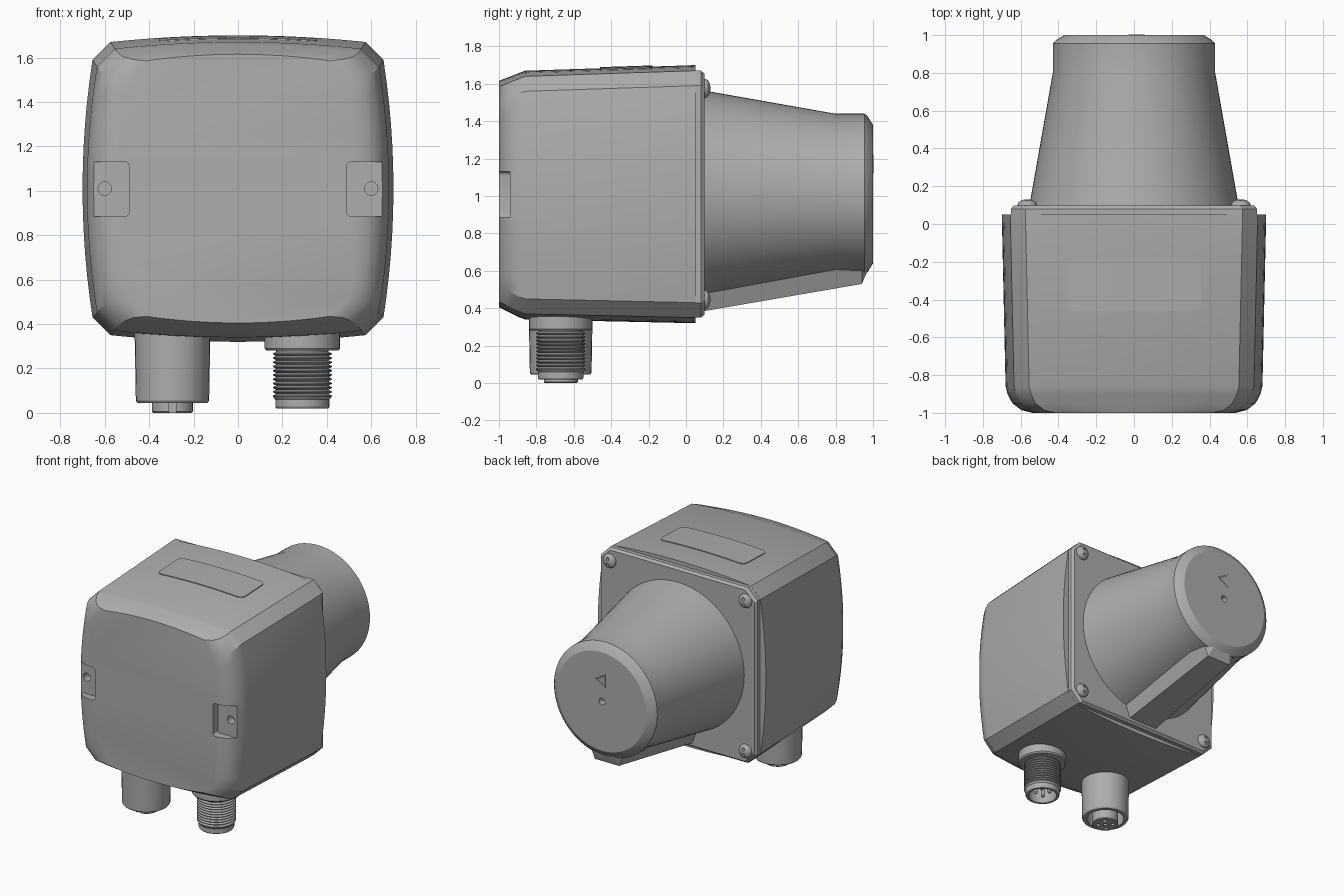
import bpy, bmesh
from math import sin, cos, pi, sqrt, radians

cube = bpy.data.objects.get("Cube")
if cube:
    bpy.data.objects.remove(cube, do_unlink=True)

grey = bpy.data.materials.new("housing grey")
grey.use_nodes = True
grey.diffuse_color = (0.42, 0.42, 0.42, 1)
grey.node_tree.nodes["Principled BSDF"].inputs["Base Color"].default_value = (0.42, 0.42, 0.42, 1)

MID = 1.01          # height of the nose axis
BACK = -pi / 2      # turns a lathed part from +z to +y


def loft(name, rings, loc=(0, 0, 0), rot=0, caps=True):
    """Skin a list of equal closed rings."""
    bm = bmesh.new()
    vs = [[bm.verts.new(p) for p in ring] for ring in rings]
    n = len(vs[0])
    for a, b in zip(vs, vs[1:]):
        for i in range(n):
            j = (i + 1) % n
            bm.faces.new((a[i], a[j], b[j], b[i]))
    if caps:
        bm.faces.new(vs[0])
        bm.faces.new(vs[-1])
    bmesh.ops.recalc_face_normals(bm, faces=bm.faces)
    me = bpy.data.meshes.new(name)
    bm.to_mesh(me)
    bm.free()
    me.materials.append(grey)
    ob = bpy.data.objects.new(name, me)
    bpy.context.collection.objects.link(ob)
    ob.location = loc
    ob.rotation_euler.x = rot
    return smooth(ob)


def smooth(ob):
    bpy.ops.object.select_all(action='DESELECT')
    ob.select_set(True)
    bpy.context.view_layer.objects.active = ob
    bpy.ops.object.shade_smooth_by_angle(angle=radians(28))
    return ob


def lathe(name, profile, loc, rot=0, sides=32):
    """Turn (radius, height) points about the local z axis."""
    rings = [[(r * cos(2 * pi * i / sides), r * sin(2 * pi * i / sides), h)
              for i in range(sides)] for r, h in profile]
    return loft(name, rings, loc, rot)


def cut(ob, cutter):
    cutter.hide_render = True
    mod = ob.modifiers.new("cut", 'BOOLEAN')
    mod.operation = 'DIFFERENCE'
    mod.solver = 'EXACT'
    mod.object = cutter
    bpy.context.view_layer.update()
    bpy.context.view_layer.objects.active = ob
    bpy.ops.object.modifier_apply(modifier=mod.name)
    bpy.data.objects.remove(cutter, do_unlink=True)
    smooth(ob)


def rounded(x0, x1, z0, z1, r, y):
    """Rounded rectangle in the xz plane."""
    pts = []
    for k, (cx, cz) in enumerate(((x1 - r, z1 - r), (x0 + r, z1 - r),
                                  (x0 + r, z0 + r), (x1 - r, z0 + r))):
        for s in range(5):
            a = (k + s / 4) * pi / 2
            pts.append((cx + r * cos(a), y, cz + r * sin(a)))
    return pts


# Housing: pillowed box with chamfered corners and a rounded front
def section(y, w, top, bottom, steps=12):
    mid, h = (top + bottom) / 2, (top - bottom) / 2
    ring = []
    for side in range(4):
        a, b = (w, h) if side % 2 == 0 else (h, w)
        bulge, end_bulge = (0.045, 0.03) if side % 2 == 0 else (0.03, 0.045)
        half = b - end_bulge - 0.08
        for i in range(steps + 1):
            t = 2 * i / steps - 1
            u, v = a - bulge * t * t, half * t
            for _ in range(side):
                u, v = -v, u
            ring.append((u, y, mid + v))
    return ring


housing = loft("housing", [section(*s) for s in (
    (-1, 0.54, 1.615, 0.405), (-0.985, 0.60, 1.622, 0.398),
    (-0.95, 0.645, 1.635, 0.38), (-0.90, 0.67, 1.655, 0.355),
    (-0.86, 0.68, 1.67, 0.34), (0.05, 0.70, 1.70, 0.32))])

# Mounting notches with a screw hole on both front edges
for s in (-1, 1):
    x0, x1 = sorted((s * 0.49, s * 0.85))
    cut(housing, loft("notch_cutter", [rounded(x0, x1, 0.885, 1.13, 0.02, y)
                                       for y in (-1.1, -0.94)]))
    cut(housing, lathe("hole_cutter", [(0.03, -0.1), (0.03, 0.06)],
                       (s * 0.6, -0.94, MID), BACK, 20))

# Raised label pad that follows the curved top
top_z = lambda x, y: 1.67 + 0.03 * (y + 0.86) / 0.91 - 0.03 * (x / 0.565) ** 2
xs = [-0.355 + 0.04 * (1 - cos(i * pi / 8)) for i in range(5)]
xs += [-0.315 + 0.063 * i for i in range(1, 10)] + [-x for x in reversed(xs)]
strips = []
for x in xs:
    inset = max(0, abs(x) - 0.315)
    half = 0.10 + sqrt(max(0, 0.04 ** 2 - inset ** 2))
    y0, y1 = -0.32 - half, -0.32 + half
    strips.append([(x, y0, top_z(x, y0) - 0.01), (x, y0, top_z(x, y0) + 0.006),
                   (x, y1, top_z(x, y1) + 0.006), (x, y1, top_z(x, y1) - 0.01)])
loft("label_pad", strips)


# Back plate with chamfered corners and a bevelled rim
def plate_ring(y, d):
    w, h, c = 0.652 - d, 0.66 - d, 0.078
    return [(x, y, MID + z) for x, z in (
        (w, c - h), (w, h - c), (w - c, h), (c - w, h),
        (-w, h - c), (-w, c - h), (c - w, -h), (w - c, -h))]


loft("back_plate", [plate_ring(0.03, 0), plate_ring(0.08, 0), plate_ring(0.098, 0.015)])

# Corner screws with two-hole heads
for sx in (-1, 1):
    for sz in (-1, 1):
        at = (sx * 0.565, 0.09, MID + sz * 0.565)
        screw = lathe("corner_screw", [(0.052, 0), (0.052, 0.012), (0.046, 0.025),
                                       (0.03, 0.036), (0.012, 0.04)], at, BACK, 24)
        for d in (-1, 1):
            cut(screw, lathe("screw_cutter", [(0.011, 0.015), (0.011, 0.1)],
                             (at[0], at[1], at[2] + d * 0.022), BACK, 12))

# Tapered nose with a rounded end cap and a centre hole
nose = lathe("nose_cone", [(0.557, 0.08), (0.43, 0.80), (0.43, 0.955),
                           (0.415, 0.972), (0.37, 1.0)], (0, 0, MID), BACK, 64)
cut(nose, lathe("vent_cutter", [(0.025, 0.95), (0.025, 1.1)], (0, 0, MID), BACK, 20))

# Small triangular position mark above the centre hole
lathe("position_mark", [(0.058, 0.99), (0.058, 1.0), (0.055, 1.003), (0.042, 1.003),
                        (0.04, 1.0)], (0, 0, MID + 0.16), BACK, 3)


# Keel running under the nose
def keel_ring(y, low, z_low, high, z_high):
    return [(-low, y, z_low), (low, y, z_low), (high, y, z_high), (-high, y, z_high)]


loft("nose_keel", [keel_ring(0.08, 0.12, 0.382, 0.21, 0.62),
                   keel_ring(0.94, 0.10, 0.53, 0.17, 0.69),
                   keel_ring(0.975, 0.07, 0.61, 0.12, 0.69)])

# Socket connector: sleeve around a drilled insert
SOCKET = (-0.295, -0.67, 0)
lathe("socket_sleeve", [(0.172, 0.45), (0.17, 0.33), (0.165, 0.055), (0.158, 0.045),
                        (0.132, 0.045), (0.13, 0.17)], SOCKET)
insert = lathe("socket_insert", [(0.092, 0.2), (0.092, 0.006), (0.086, 0)], SOCKET)
for i in range(5):
    r, a = (0.052 if i else 0), i * pi / 2 + pi / 4
    cut(insert, lathe("contact_cutter", [(0.014, -0.1), (0.014, 0.08)],
                      (SOCKET[0] + r * cos(a), SOCKET[1] + r * sin(a), 0), 0, 12))
key = [rounded(-0.015, 0.015, -0.1, 0.1, 0.004, y) for y in (-0.12, -0.078)]
cut(insert, loft("key_cutter", key, SOCKET))

# Plug connector: collar, threaded hollow barrel and contact pins
PLUG = (0.29, -0.67, 0)
lathe("plug_collar", [(0.17, 0.45), (0.17, 0.29), (0.162, 0.28), (0.10, 0.28)], PLUG)
barrel = [(0.118, 0.3)]
for i in range(11):
    z = 0.275 - i * 0.019
    barrel += [(0.118, z), (0.133, z - 0.007), (0.133, z - 0.011)]
barrel += [(0.122, 0.06), (0.122, 0.028), (0.117, 0.02), (0.10, 0.02), (0.098, 0.17)]
lathe("plug_barrel", barrel, PLUG)
for i in range(4):
    a = i * pi / 2 + pi / 4
    lathe("plug_pin", [(0.015, 0.2), (0.015, 0.05), (0.008, 0.04)],
          (PLUG[0] + 0.05 * cos(a), PLUG[1] + 0.05 * sin(a), 0), 0, 12)
